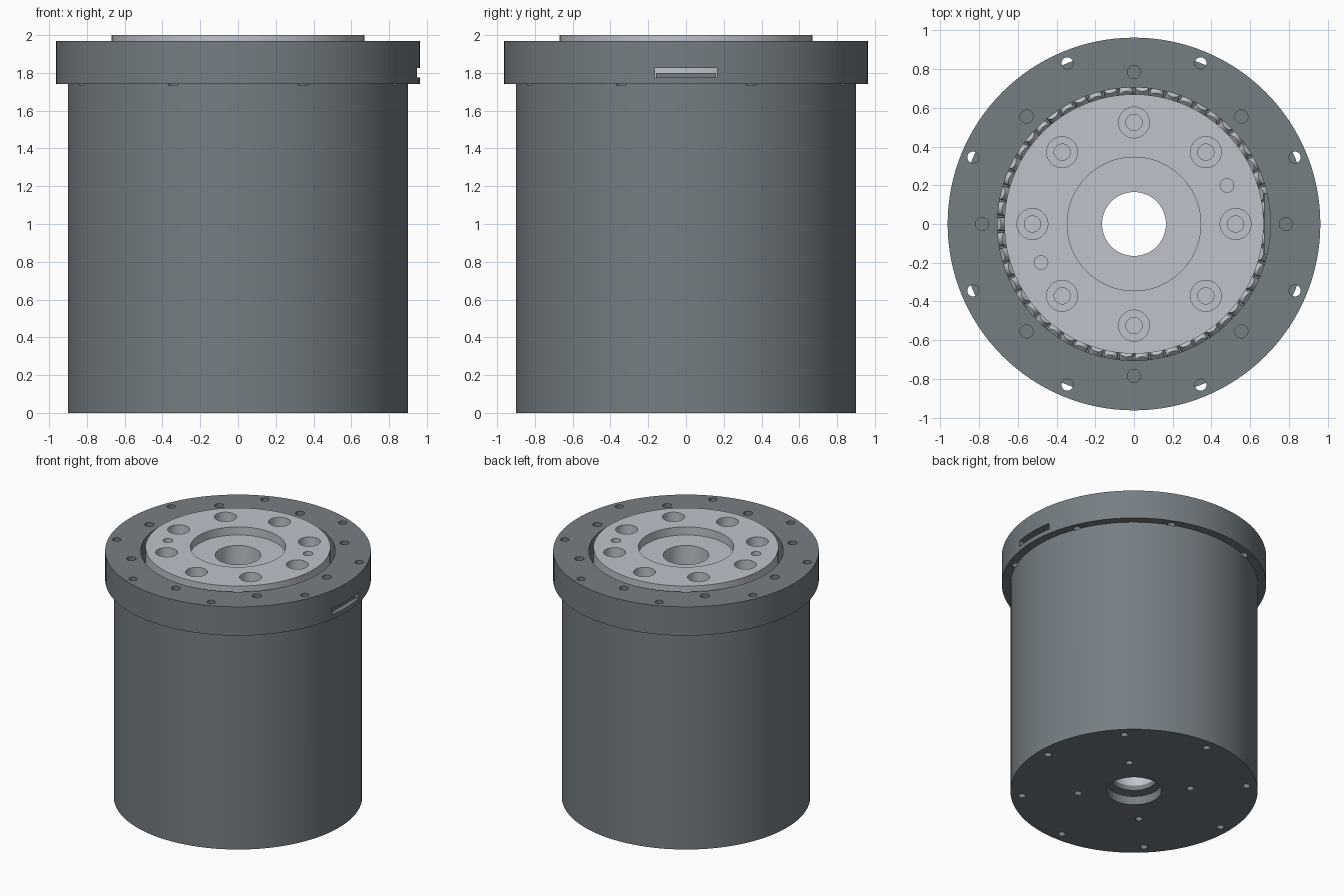
import bpy, bmesh
from math import pi, cos, sin, radians
from mathutils import Matrix, Vector

if "Cube" in bpy.data.objects:
    bpy.data.objects.remove(bpy.data.objects["Cube"])


def material(name, color):
    m = bpy.data.materials.new(name)
    m.use_nodes = True
    m.diffuse_color = color
    m.node_tree.nodes["Principled BSDF"].inputs["Base Color"].default_value = color
    return m


DARK = material("dark grey metal", (0.18, 0.21, 0.23, 1))
LIGHT = material("light grey metal", (0.52, 0.55, 0.60, 1))


def add_object(name, bm, mat):
    bmesh.ops.recalc_face_normals(bm, faces=bm.faces)
    mesh = bpy.data.meshes.new(name)
    bm.to_mesh(mesh)
    bm.free()
    obj = bpy.data.objects.new(name, mesh)
    mesh.materials.append(mat)
    bpy.context.collection.objects.link(obj)
    return obj


def lathe(name, profile, mat, steps=128):
    """Revolve a closed (radius, height) outline around z."""
    bm = bmesh.new()
    rings = []
    for i in range(steps):
        a = 2 * pi * i / steps
        rings.append([bm.verts.new((r * cos(a), r * sin(a), z)) for r, z in profile])
    n = len(profile)
    for i in range(steps):
        p, q = rings[i], rings[(i + 1) % steps]
        for j in range(n):
            k = (j + 1) % n
            bm.faces.new((p[j], q[j], q[k], p[k]))
    return add_object(name, bm, mat)


def drill(bm, x, y, r, z0, z1, sides=32):
    bmesh.ops.create_cone(bm, cap_ends=True, segments=sides, radius1=r, radius2=r,
                          depth=z1 - z0, matrix=Matrix.Translation((x, y, (z0 + z1) / 2)))


def drill_circle(bm, count, ring, start, r, z0, z1):
    for i in range(count):
        a = radians(start) + 2 * pi * i / count
        drill(bm, ring * cos(a), ring * sin(a), r, z0, z1)


def box(bm, low, high):
    low, high = Vector(low), Vector(high)
    bmesh.ops.create_cube(bm, size=1, matrix=Matrix.Translation((low + high) / 2)
                          @ Matrix.Diagonal((*(high - low), 1)))


def smooth(obj):
    bpy.ops.object.select_all(action="DESELECT")
    obj.select_set(True)
    bpy.context.view_layer.objects.active = obj
    bpy.ops.object.shade_smooth_by_angle(angle=radians(30))


def cut(obj, bm):
    cutter = add_object(obj.name + "_cutter", bm, obj.data.materials[0])
    cutter.hide_render = True
    mod = obj.modifiers.new("cut", "BOOLEAN")
    mod.operation = "DIFFERENCE"
    mod.solver = "EXACT"
    mod.object = cutter
    bpy.context.view_layer.objects.active = obj
    bpy.ops.object.modifier_apply(modifier="cut")
    bpy.data.objects.remove(cutter)


# Cup-shaped housing with a flange at the top and a hole in its base
housing = lathe("housing", [(0.2, 0), (0.9, 0), (0.9, 1.74), (0.963, 1.74), (0.963, 1.97),
                            (0.705, 1.97), (0.705, 0.07), (0.2, 0.07)], DARK)
bm = bmesh.new()
drill_circle(bm, 8, 0.785, 0, 0.034, 1.85, 2.1)       # blind flange holes
drill_circle(bm, 8, 0.9, 22.5, 0.03, 1.735, 2.1)      # through flange holes
drill_circle(bm, 8, 0.82, 0, 0.027, -0.1, 0.055)      # outer base holes
drill_circle(bm, 4, 0.41, 45, 0.027, -0.1, 0.055)     # inner base holes
box(bm, (0.66, -0.165, 1.775), (1.1, 0.165, 1.825))   # side slot
cut(housing, bm)
smooth(housing)

# Output rotor with a recessed centre and a through bore
rotor = lathe("rotor", [(0.165, 0.14), (0.165, 1.935), (0.345, 1.935), (0.345, 2),
                        (0.67, 2), (0.67, 0.14)], LIGHT)
holes = bmesh.new()
drill_circle(holes, 8, 0.525, 0, 0.08, 1.9, 2.1)      # counterbores
drill_circle(holes, 2, 0.52, 22.5, 0.035, 1.9, 2.1)   # pin holes
cut(rotor, holes)
holes = bmesh.new()
drill_circle(holes, 8, 0.525, 0, 0.042, 1.75, 1.95)   # bolt holes
cut(rotor, holes)
smooth(rotor)

# Dark collar closing the lower end of the rotor
smooth(lathe("lower_collar", [(0.165, 0.1), (0.165, 0.14), (0.4, 0.14), (0.4, 0.1)], DARK))

# Floor of the bearing gap
smooth(lathe("bearing_race", [(0.66, 1.5), (0.71, 1.5), (0.71, 1.6), (0.66, 1.6)], DARK))

# Crossed rollers, tilted alternately inwards and outwards
bm = bmesh.new()
count = 54
for i in range(count):
    tilt = pi / 4 if i % 2 else -pi / 4
    place = (Matrix.Rotation(2 * pi * i / count, 4, "Z")
             @ Matrix.Translation((0.687, 0, 1.63)) @ Matrix.Rotation(tilt, 4, "Y"))
    bmesh.ops.create_cone(bm, cap_ends=True, segments=16, radius1=0.036, radius2=0.036,
                          depth=0.07, matrix=place)
smooth(add_object("crossed_rollers", bm, LIGHT))

# Plate lying in the lower half of the side slot
bm = bmesh.new()
box(bm, (0.672, -0.16, 1.774), (0.92, 0.16, 1.8))
add_object("slot_plate", bm, DARK)
